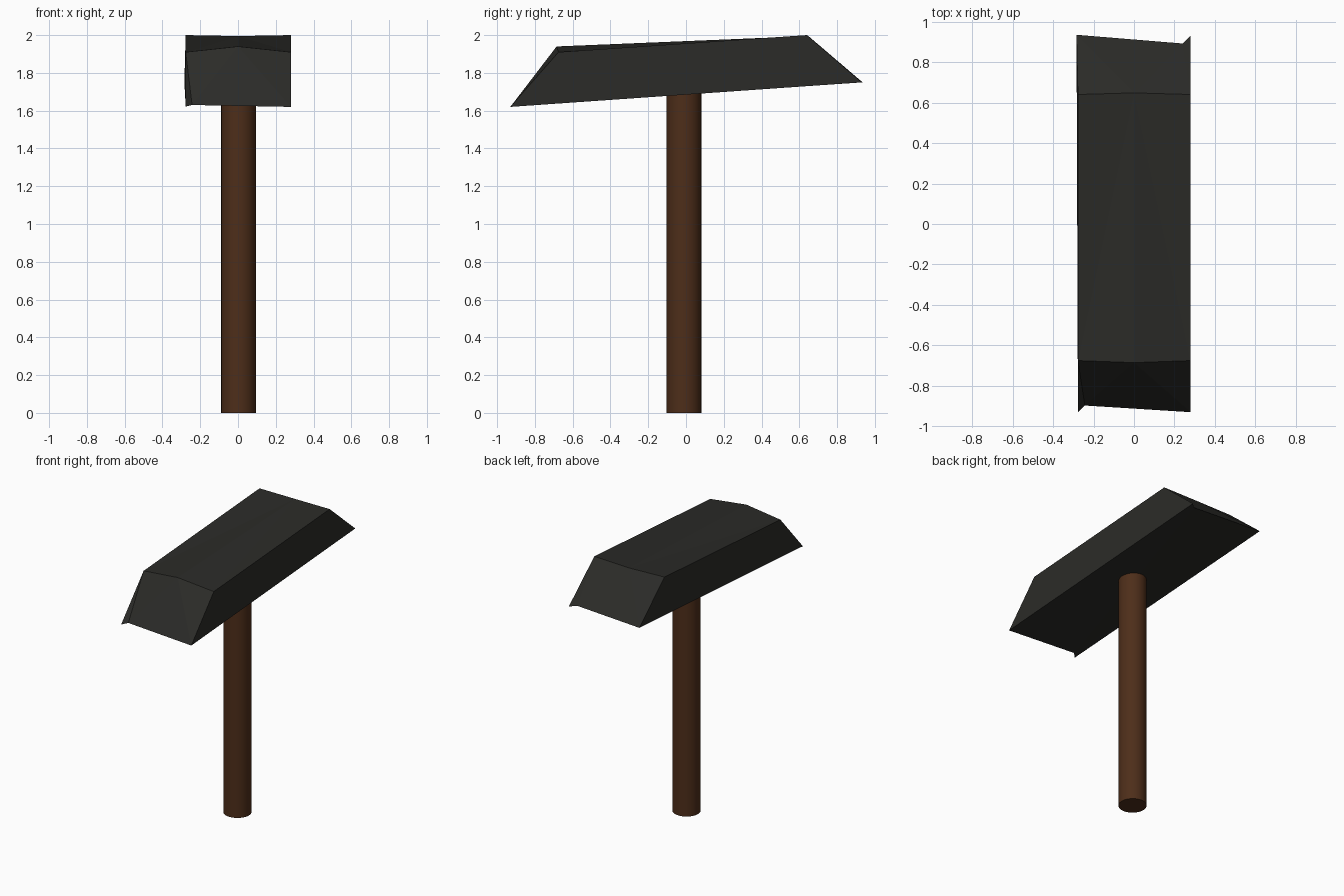
import bpy, bmesh

if "Cube" in bpy.data.objects:
    bpy.data.objects.remove(bpy.data.objects["Cube"])


def material(name, color):
    m = bpy.data.materials.new(name)
    m.diffuse_color = (*color, 1)
    m.use_nodes = True
    m.node_tree.nodes["Principled BSDF"].inputs["Base Color"].default_value = m.diffuse_color
    return m


# Handle: round wooden shaft running up into the head
bpy.ops.mesh.primitive_cylinder_add(vertices=32, radius=0.092, depth=1.75,
                                    location=(0.003, -0.011, 0.875))
handle = bpy.context.object
handle.name = "handle"
bpy.ops.object.shade_smooth_by_angle()
handle.data.materials.append(material("brown_wood", (0.075, 0.027, 0.01)))

# Head: tilted block, sloped ends, arched front edge, one chipped corner per end
outlines = [
    [(-0.277, -0.93, 1.622), (-0.243, -0.897, 1.63), (0.28, -0.93, 1.62)],  # front bottom
    [(-0.277, -0.675, 1.91), (0, -0.685, 1.94), (0.28, -0.675, 1.91)],      # front top
    [(-0.277, 0.64, 2.0), (0, 0.648, 1.995), (0.28, 0.64, 2.0)],            # back top
    [(-0.284, 0.935, 1.75), (0.24, 0.892, 1.752), (0.28, 0.93, 1.75)],      # back bottom
]
bm = bmesh.new()
rows = [[bm.verts.new(p) for p in row] for row in outlines]
for i in range(4):
    a, b = rows[i], rows[(i + 1) % 4]
    for k in range(2):
        bm.faces.new((a[k], a[k + 1], b[k + 1], b[k]))
for k in (0, 2):
    bm.faces.new([row[k] for row in rows])
bmesh.ops.triangulate(bm, faces=bm.faces[:])
bmesh.ops.recalc_face_normals(bm, faces=bm.faces[:])
mesh = bpy.data.meshes.new("head")
bm.to_mesh(mesh)
bm.free()
head = bpy.data.objects.new("head", mesh)
bpy.context.collection.objects.link(head)
mesh.materials.append(material("dark_iron", (0.024, 0.024, 0.021)))
